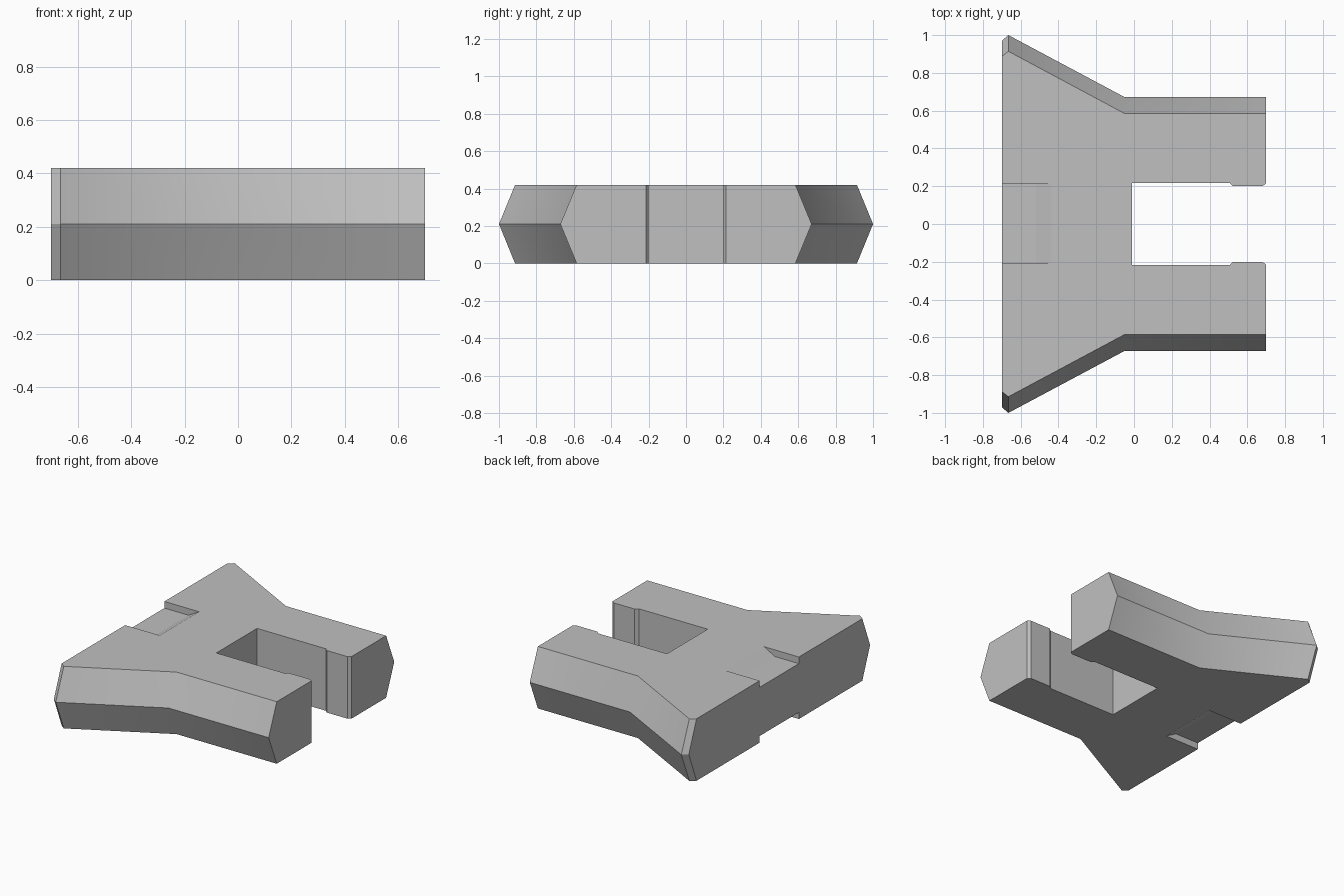
import bpy, bmesh, math

cube = bpy.data.objects.get("Cube")
if cube:
    bpy.data.objects.remove(cube, do_unlink=True)

HEIGHT = 0.42

grey = bpy.data.materials.new("plain grey")
grey.use_nodes = True
colour = (0.53, 0.53, 0.53, 1)
grey.diffuse_color = colour
grey.node_tree.nodes["Principled BSDF"].inputs["Base Color"].default_value = colour


def loft(name, rings):
    """Closed solid through rings of equal length, capped at both ends."""
    bm = bmesh.new()
    loops = [[bm.verts.new(p) for p in ring] for ring in rings]
    for a, b in zip(loops, loops[1:]):
        for i in range(len(a)):
            j = (i + 1) % len(a)
            bm.faces.new((a[i], a[j], b[j], b[i]))
    bm.faces.new(loops[0])
    bm.faces.new(loops[-1])
    bmesh.ops.recalc_face_normals(bm, faces=bm.faces)
    mesh = bpy.data.meshes.new(name)
    bm.to_mesh(mesh)
    bm.free()
    mesh.materials.append(grey)
    obj = bpy.data.objects.new(name, mesh)
    bpy.context.collection.objects.link(obj)
    return obj


# Slot edge with a raised grip pad near the prong tip
slot = [(0.7, 0.215), (0.68, 0.2), (0.525, 0.2), (0.505, 0.218), (-0.01, 0.218)]
# Outer edge: flared heel with a small corner chamfer, then a straight prong
waist = [(-0.7, 0.97), (-0.665, 1.0), (-0.05, 0.672), (0.7, 0.672)]
rim = [(-0.7, 0.887), (-0.665, 0.914), (-0.05, 0.585), (0.7, 0.585)]


def outline(outer, z):
    half = outer + slot
    return [(x, y, z) for x, y in half] + [(x, -y, z) for x, y in reversed(half)]


body = loft("forked_body", [outline(rim, 0), outline(waist, HEIGHT / 2), outline(rim, HEIGHT)])

# Shallow ramped recesses in the heel, above and below
ramp = [(-0.8, 0.375), (-0.52, 0.375), (-0.36, 0.465), (-0.36, 0.55), (-0.8, 0.55)]
bpy.context.view_layer.objects.active = body
for side in ("top", "bottom"):
    profile = [(x, z if side == "top" else HEIGHT - z) for x, z in ramp]
    cutter = loft(side + "_recess_cutter", [[(x, y, z) for x, z in profile] for y in (-0.208, 0.212)])
    cutter.hide_render = True
    cut = body.modifiers.new(side + "_recess", "BOOLEAN")
    cut.operation = "DIFFERENCE"
    cut.solver = "EXACT"
    cut.object = cutter
    bpy.ops.object.modifier_apply(modifier=cut.name)
    bpy.data.objects.remove(cutter, do_unlink=True)

# Soft shading along the flank bend, crisp edges elsewhere
bpy.ops.object.select_all(action="DESELECT")
body.select_set(True)
bpy.ops.object.shade_smooth_by_angle(angle=math.radians(28))
